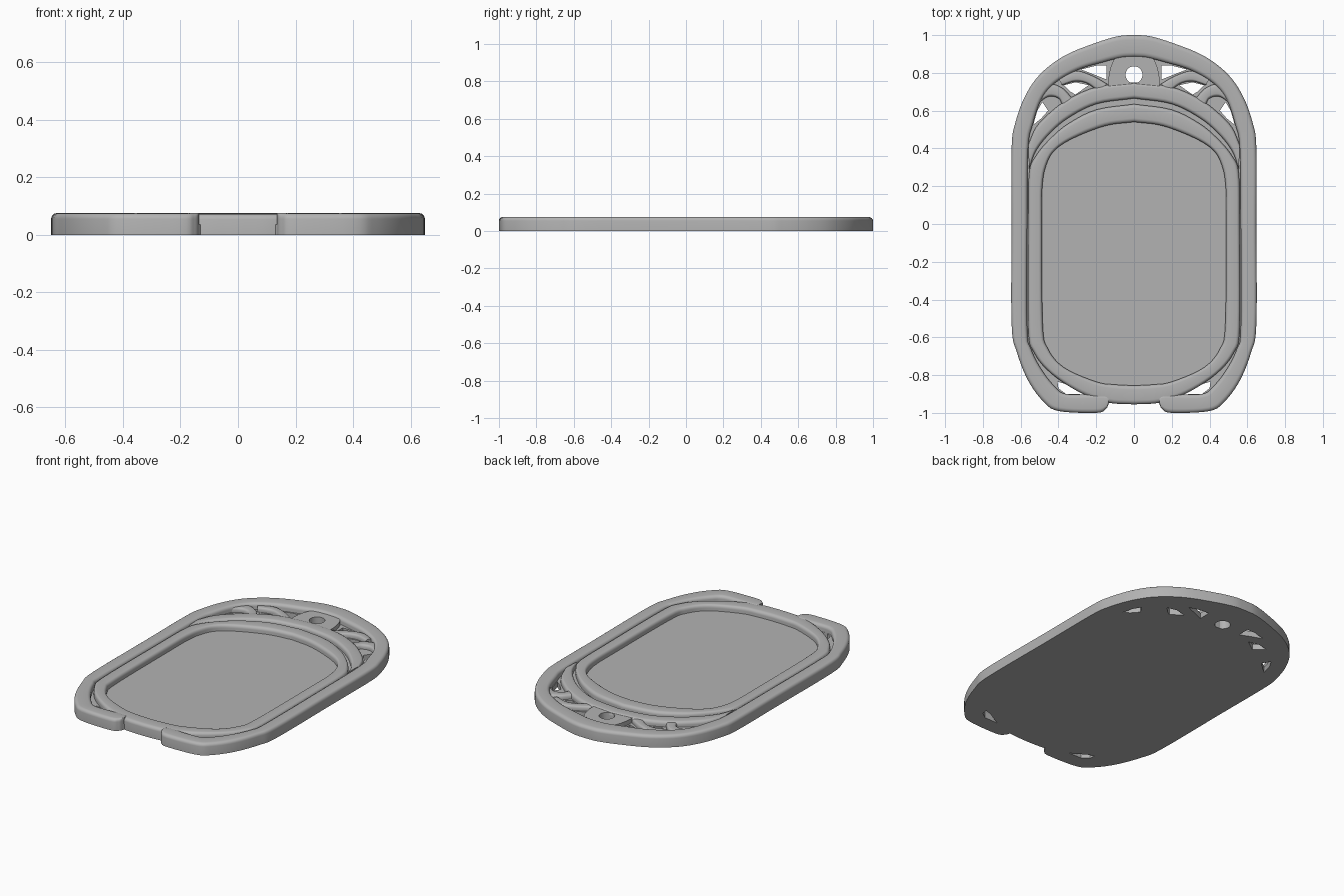
import bpy, bmesh, math
from mathutils import Vector

cube = bpy.data.objects.get("Cube")
if cube:
    bpy.data.objects.remove(cube)

grey = bpy.data.materials.new("plain grey")
grey.use_nodes = True
colour = (0.45, 0.45, 0.45, 1)
grey.diffuse_color = colour
grey.node_tree.nodes["Principled BSDF"].inputs["Base Color"].default_value = colour


def smooth_path(points, steps=5):
    """Catmull-Rom curve through the points."""
    p = [Vector(q) for q in points]
    p = [2 * p[0] - p[1]] + p + [2 * p[-1] - p[-2]]
    out = []
    for a, b, c, d in zip(p, p[1:], p[2:], p[3:]):
        for i in range(steps):
            t = i / steps
            out.append(0.5 * (2 * b + (c - a) * t + (2 * a - 5 * b + 4 * c - d) * t * t
                              + (3 * b - a - 3 * c + d) * t ** 3))
    return out + [p[-2]]


def finish(obj):
    obj.data.materials.append(grey)
    bpy.ops.object.select_all(action='DESELECT')
    obj.select_set(True)
    bpy.context.view_layer.objects.active = obj
    bpy.ops.object.shade_smooth_by_angle(angle=math.radians(35))


def rounded_bar(name, pairs, top, drop=0.02, bottom=0.0):
    """Round-topped bar between an outer and an inner edge, mirrored in x."""
    outer = smooth_path([q[:2] for q in pairs])
    inner = smooth_path([q[2:] for q in pairs])
    section = [(0, bottom)]
    for i in range(5):
        a = i / 4 * math.pi / 2
        section.append((0.22 * (1 - math.cos(a)), top - drop + drop * math.sin(a)))
    section += [(1 - t, z) for t, z in reversed(section)]
    bm = bmesh.new()
    rows = []
    for o, n in zip(outer, inner):
        row = []
        for t, z in section:
            q = o.lerp(n, t)
            row.append(bm.verts.new((q.x, q.y, z)))
        rows.append(row)
    count = len(section)
    for r, s in zip(rows, rows[1:]):
        for i in range(count):
            j = (i + 1) % count
            bm.faces.new((r[i], r[j], s[j], s[i]))
    # Ends on the centre line stay open so that the mirrored halves join
    for row in (rows[0], rows[-1]):
        if abs(row[0].co.x) > 0.001:
            bm.faces.new(row)
    bmesh.ops.recalc_face_normals(bm, faces=bm.faces)
    # Open halves need an outward check on the top face
    highest = max(bm.faces, key=lambda f: f.calc_center_median().z)
    if highest.normal.z < 0:
        bmesh.ops.reverse_faces(bm, faces=bm.faces)
    mesh = bpy.data.meshes.new(name)
    bm.to_mesh(mesh)
    bm.free()
    obj = bpy.data.objects.new(name, mesh)
    bpy.context.collection.objects.link(obj)
    finish(obj)
    mirror = obj.modifiers.new("mirror", 'MIRROR')
    mirror.merge_threshold = 0.0005
    return obj


def flat_plate(name, loops, height):
    """Flat plate; loops after the first are holes."""
    curve = bpy.data.curves.new(name, 'CURVE')
    curve.dimensions = '2D'
    curve.fill_mode = 'BOTH'
    curve.extrude = height / 2
    for loop in loops:
        spline = curve.splines.new('POLY')
        spline.points.add(len(loop) - 1)
        for point, q in zip(spline.points, loop):
            point.co = (q[0], q[1], 0, 1)
        spline.use_cyclic_u = True
    obj = bpy.data.objects.new(name, curve)
    bpy.context.collection.objects.link(obj)
    obj.location.z = height / 2
    bpy.ops.object.select_all(action='DESELECT')
    obj.select_set(True)
    bpy.context.view_layer.objects.active = obj
    bpy.ops.object.convert(target='MESH')
    finish(bpy.context.view_layer.objects.active)


def both_sides(loop):
    return [loop, [(-x, y) for x, y in reversed(loop)]]


def whole(half):
    return half + [(-x, y) for x, y in reversed(half) if abs(x) > 0.001]


# Outer frame, open at the bottom centre
frame = [
    (0, 1, 0, .885), (.08, .995, .07, .88), (.2, .96, .17, .855),
    (.37, .89, .3, .815), (.5, .79, .42, .745), (.58, .67, .49, .66),
    (.63, .53, .535, .53), (.648, .4, .56, .4), (.648, 0, .565, 0),
    (.648, -.53, .565, -.55), (.62, -.68, .545, -.66), (.56, -.83, .49, -.77),
    (.48, -.94, .42, -.86), (.4, -.99, .36, -.9), (.2, -1, .21, -.9),
    (.15, -.98, .15, -.905), (.135, -.955, .135, -.92)]
rounded_bar("outer_frame", frame, 0.075)

# Rim around the recessed panel
rim = [
    (0, .635, 0, .54), (.2, .605, .15, .52), (.35, .53, .32, .455),
    (.45, .445, .42, .39), (.52, .36, .465, .31), (.555, .27, .485, .2),
    (.56, 0, .487, 0), (.56, -.55, .483, -.53), (.53, -.68, .455, -.66),
    (.44, -.79, .37, -.76), (.29, -.89, .2, -.835), (.14, -.945, .1, -.85),
    (0, -.955, 0, -.855)]
rounded_bar("panel_rim", rim, 0.073)

# Arched band above the rim
rounded_bar("arch_band", [
    (0, .75, 0, .665), (.2, .725, .2, .635), (.35, .66, .35, .56),
    (.45, .585, .45, .475), (.52, .51, .52, .385), (.56, .42, .555, .29)], 0.068)

# Leaf-shaped braces between arch and frame
rounded_bar("upper_leaf", [
    (.4, .77, .38, .735), (.31, .81, .31, .755),
    (.22, .785, .25, .745), (.14, .74, .2, .71)], 0.062)
rounded_bar("lower_leaf", [
    (.52, .68, .5, .645), (.45, .74, .45, .675),
    (.38, .72, .4, .665), (.33, .67, .38, .63)], 0.062)

# Hanging tab with its round hole
eyelet = [(0.045 * math.cos(i * math.pi / 16), 0.79 + 0.045 * math.sin(i * math.pi / 16))
          for i in range(32)]
tab = smooth_path([(0, .89), (.09, .88), (.12, .84), (.135, .77), (.135, .72)])
flat_plate("hanging_tab", [whole([tuple(q) for q in tab]), eyelet], 0.063)

# Back plate with cut-outs
edge = [tuple(Vector(q[:2]).lerp(Vector(q[2:]), 0.1)) for q in frame]
outline = [tuple(q) for q in smooth_path(edge)] + [(0.13, -.945), (0, -.95)]
outline[0] = (0, outline[0][1])
cutouts = [
    [(.145, .84), (.2, .838), (.28, .818), (.22, .795), (.145, .765)],
    [(.24, .735), (.31, .75), (.37, .735), (.335, .7), (.31, .685)],
    [(.455, .6), (.485, .645), (.512, .6), (.533, .525), (.49, .56)],
    [(.2, -.892), (.3, -.875), (.37, -.845), (.405, -.835), (.4, -.87), (.36, -.9), (.25, -.902)]]
loops = [whole(outline), eyelet]
for cut in cutouts:
    loops += both_sides(cut)
flat_plate("back_plate", loops, 0.035)
